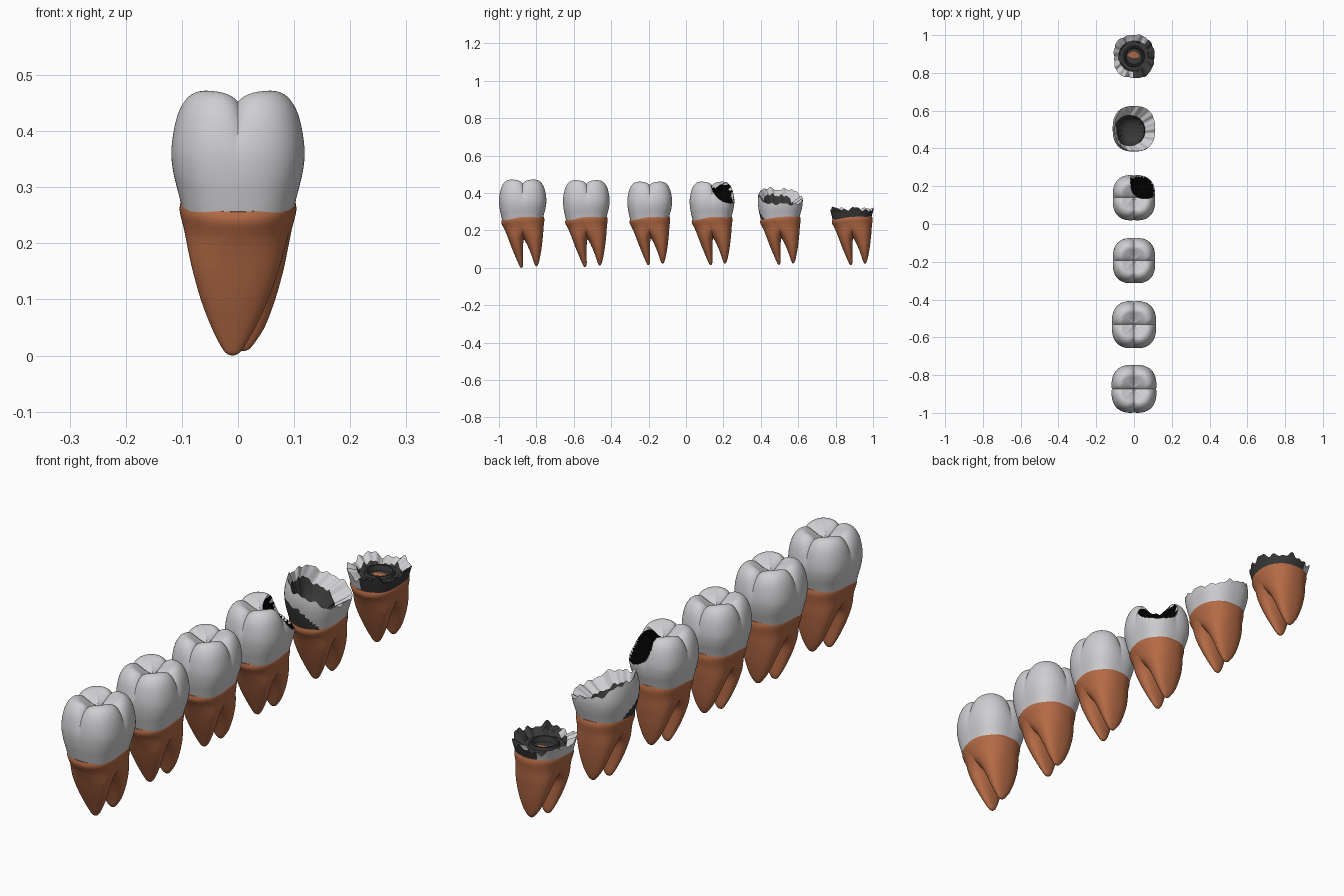
import bpy, bmesh, math
from mathutils import Vector

if "Cube" in bpy.data.objects:
    bpy.data.objects.remove(bpy.data.objects["Cube"])

def material(name, rgb):
    m = bpy.data.materials.new(name)
    m.diffuse_color = (*rgb, 1)
    m.use_nodes = True
    m.node_tree.nodes["Principled BSDF"].inputs["Base Color"].default_value = m.diffuse_color
    return m

ENAMEL = material("enamel_white", (0.62, 0.62, 0.64))
ROOT = material("root_brown", (0.46, 0.145, 0.06))
DENTIN = material("decayed_grey", (0.04, 0.04, 0.04))
CAVITY = material("cavity_black", (0.0, 0.0, 0.0))

SEG = 128
ANGLES = [2 * math.pi * i / SEG for i in range(SEG)]
NECK = 0.263

def clamp(v, a=0.0, b=1.0):
    return max(a, min(b, v))

def spline(keys, t):
    """Smooth interpolation of tuples whose first item is the parameter."""
    n = len(keys)
    i = 0
    while i < n - 2 and t > keys[i + 1][0]:
        i += 1
    a, b = keys[i], keys[i + 1]
    p, q = keys[max(i - 1, 0)], keys[min(i + 2, n - 1)]
    h = b[0] - a[0]
    u = (t - a[0]) / h
    out = []
    for k in range(1, len(a)):
        m0 = (b[k] - p[k]) / (b[0] - p[0]) * h
        m1 = (q[k] - a[k]) / (q[0] - a[0]) * h
        out.append((2*u**3 - 3*u**2 + 1) * a[k] + (u**3 - 2*u**2 + u) * m0
                   + (3*u**2 - 2*u**3) * b[k] + (u**3 - u**2) * m1)
    return out

def oval(th, n):
    """Unit rounded-square point."""
    c, s = math.cos(th), math.sin(th)
    r = (abs(c) ** n + abs(s) ** n) ** (-1 / n)
    return r * c, r * s

def neck_curve(x, y, z):
    """Wavy gum line, fading out up the crown."""
    return (1.2 * x * x + 0.08 * y) * clamp((0.36 - z) / 0.09)

def loft(name, rings, mats, pick=None):
    bm = bmesh.new()
    vs = [[bm.verts.new(p) for p in ring] for ring in rings]
    for j in range(len(vs) - 1):
        for i in range(SEG):
            k = (i + 1) % SEG
            f = bm.faces.new((vs[j][i], vs[j][k], vs[j + 1][k], vs[j + 1][i]))
            if pick:
                f.material_index = pick(j, ANGLES[i], f.calc_center_median())
    bm.faces.new(list(reversed(vs[0])))
    top = bm.faces.new(vs[-1])
    if pick:
        top.material_index = pick(len(vs), 0, top.calc_center_median())
    bmesh.ops.recalc_face_normals(bm, faces=bm.faces)
    me = bpy.data.meshes.new(name)
    bm.to_mesh(me)
    bm.free()
    for m in mats:
        me.materials.append(m)
    ob = bpy.data.objects.new(name, me)
    bpy.context.collection.objects.link(ob)
    return ob

def place(p, cy, s):
    """Local tooth point to its place in the row, scaled about the neck."""
    return Vector((p[0] * s, p[1] * s + cy, 0.27 + (p[2] - 0.27) * s))

# Crown profile: step, relative width, height, groove strength
CROWN = [(0, .84, .255, 0), (1, .90, .285, 0), (2, .965, .32, .1), (3, 1, .36, .35),
         (4, .975, .40, .7), (5, .90, .437, .9), (6, .77, .463, 1), (7, .60, .473, 1),
         (8, .40, .465, 1), (9, .20, .455, 1), (10, .01, .45, 1)]
HX, HY = 0.12, 0.128

def whole_crown(name, cy, s, hole=None):
    rings = []
    for j in range(51):
        rel, z, w = spline(CROWN, j / 5)
        ring = []
        for th in ANGLES:
            ox, oy = oval(th, 2.7)
            x, y = HX * rel * ox, HY * rel * oy
            g = max(math.exp(-abs(x) / .018), math.exp(-abs(y) / .018))
            pull = 1 - 0.07 * g * w * clamp(rel * 2 - .4)
            p = (x * pull, y * pull, z + neck_curve(x, y, z) - .021 * g * w * w)
            ring.append(place(p, cy, s))
        rings.append(ring)
    if not hole:
        return loft(name, rings, [ENAMEL])
    # Press the surface inward onto a ball to form the cavity
    c, n, r = hole
    for ring in rings:
        for p in ring:
            q = p - c
            if q.length < r:
                a = q.dot(n)
                p += n * (-math.sqrt(r * r - q.length_squared + a * a) - a)
    return loft(name, rings, [ENAMEL, CAVITY],
                lambda j, th, m: int((m - c).length < r * 1.0005))

# Root profile: depth, half width, outer edge, inner edge
FRONT_ROOT = [(-.27, .100, -.112, .112), (-.255, .104, -.115, .113), (-.22, .094, -.100, .085),
              (-.18, .084, -.085, .025), (-.15, .076, -.075, .006), (-.10, .060, -.056, .002),
              (-.05, .039, -.035, .002), (-.015, .020, -.020, .002), (-.003, .010, -.014, -.002),
              (0, .002, -.009, -.007)]
BACK_ROOT = [(-.27, .100, .112, -.112), (-.255, .104, .116, -.113), (-.22, .094, .112, -.080),
             (-.18, .084, .109, -.020), (-.15, .076, .106, .008), (-.10, .060, .100, .034),
             (-.05, .039, .091, .053), (-.022, .020, .084, .062), (-.011, .010, .078, .068),
             (-.008, .002, .074, .072)]

def root(name, keys, cy, s, drift):
    rings = []
    for j in range(41):
        t = keys[0][0] + (keys[-1][0] - keys[0][0]) * (1 - (1 - j / 40) ** 1.3)
        hx, o, i = spline(keys, t)
        ring = []
        for th in ANGLES:
            ox, oy = oval(th, 2.3)
            x, y = hx * ox, (o + i) / 2 + abs(o - i) / 2 * oy
            k = clamp((-t - .15) / .1)
            z = -t + neck_curve(x, y, 0) * k - .005 * k
            ring.append(place((x + drift * (1 - clamp(-t / .27)), y, z), cy, s))
        rings.append(ring)
    return loft(name, rings, [ROOT])

def width_at(z):
    """Relative crown width at a height on its side."""
    return spline([(k[2], k[1]) for k in CROWN[:6]], z)[0]

def broken_crown(name, cy, s, rim, inner, drop, bowl, pick):
    """Jagged wall, sloped broken rim, then a hollow given by (scale, height) rings."""
    rings = [[] for _ in range(14 + len(bowl))]
    for th in ANGLES:
        ox, oy = oval(th, 2.5)
        h = rim(th)
        for j in range(13):
            z = .255 + (h - .255) * j / 12
            r = width_at(z)
            x, y = HX * r * ox, HY * r * oy
            rings[j].append(place((x, y, z + neck_curve(x, y, z)), cy, s))
        # inner edge of the broken enamel stays inside the wall
        ix, iy, ir = inner
        px, py = ix + ir * math.cos(th), iy + ir * math.sin(th)
        f = min(1, (math.hypot(x, y) - .012) / math.hypot(px, py))
        px, py = px * f, py * f
        pz = h - drop
        rings[13].append(place((px, py, pz), cy, s))
        for k, (m, z, flat) in enumerate(bowl):
            rings[14 + k].append(place((ix + (px - ix) * m, iy + (py - iy) * m,
                                        z * flat + pz * (1 - flat)), cy, s))
    return loft(name, rings, [ENAMEL, DENTIN], pick)

def jag(th, a):
    return a * (.5 * math.sin(5 * th + 1) + .35 * math.sin(11 * th) + .3 * math.sin(19 * th + 2))

# Half-lost crown: low on the right, enamel worn off at the front left
def rim_half(th):
    return .388 - .045 * math.cos(th) - .012 * math.sin(th) + jag(th, .013)

def paint_half(j, th, m):
    if j > 12:
        return 1
    if j == 12:
        return 0
    off = abs(math.degrees(th) - 232) / 75
    return int(off < 1 and m.z < .255 + .095 * (1 - off ** 2) + jag(th, .006))

# Stump: only a low ring of wall with an open pulp hole
def rim_stump(th):
    return .308 - .006 * math.sin(th) + jag(th, .018)

def paint_stump(j, th, m):
    deg = math.degrees(th)
    if j > 12:
        return 1
    return int(not (45 < deg < 265)) if j == 12 else int(not (110 < deg < 262))

# Row of teeth: y centre, scale
ROW = [(-.873, 1), (-.533, .985), (-.194, .945), (.139, .945), (.504, .94), (.888, .945)]
hole_dir = Vector((.35, .64, .68)).normalized()
HOLE = (Vector((.045, .19, .395)) + hole_dir * .035, hole_dir, .08)

for i, (cy, s) in enumerate(ROW, 1):
    root(f"front_root_{i}", FRONT_ROOT, cy, s, -.010)
    root(f"back_root_{i}", BACK_ROOT, cy, s, .010)
    if i <= 4:
        whole_crown(f"crown_{i}", cy, s, HOLE if i == 4 else None)
broken_crown("half_crown", *ROW[4], rim_half, (-.025, -.01, .088), .035,
             [(.95, .335, .5), (.85, .31, .75), (.65, .297, .95), (.35, .29, 1), (.02, .288, 1)],
             paint_half)
broken_crown("stump_crown", *ROW[5], rim_stump, (0, 0, .088), .012,
             [(.9, .288, 1), (.68, .288, 1), (.64, .300, 1), (.56, .300, 1),
              (.5, .278, 1), (.02, .274, 1)], paint_stump)

# Smooth shading that keeps the broken edges crisp
bpy.ops.object.select_all(action='SELECT')
bpy.context.view_layer.objects.active = bpy.context.scene.objects[0]
bpy.ops.object.shade_smooth_by_angle(angle=math.radians(45))
